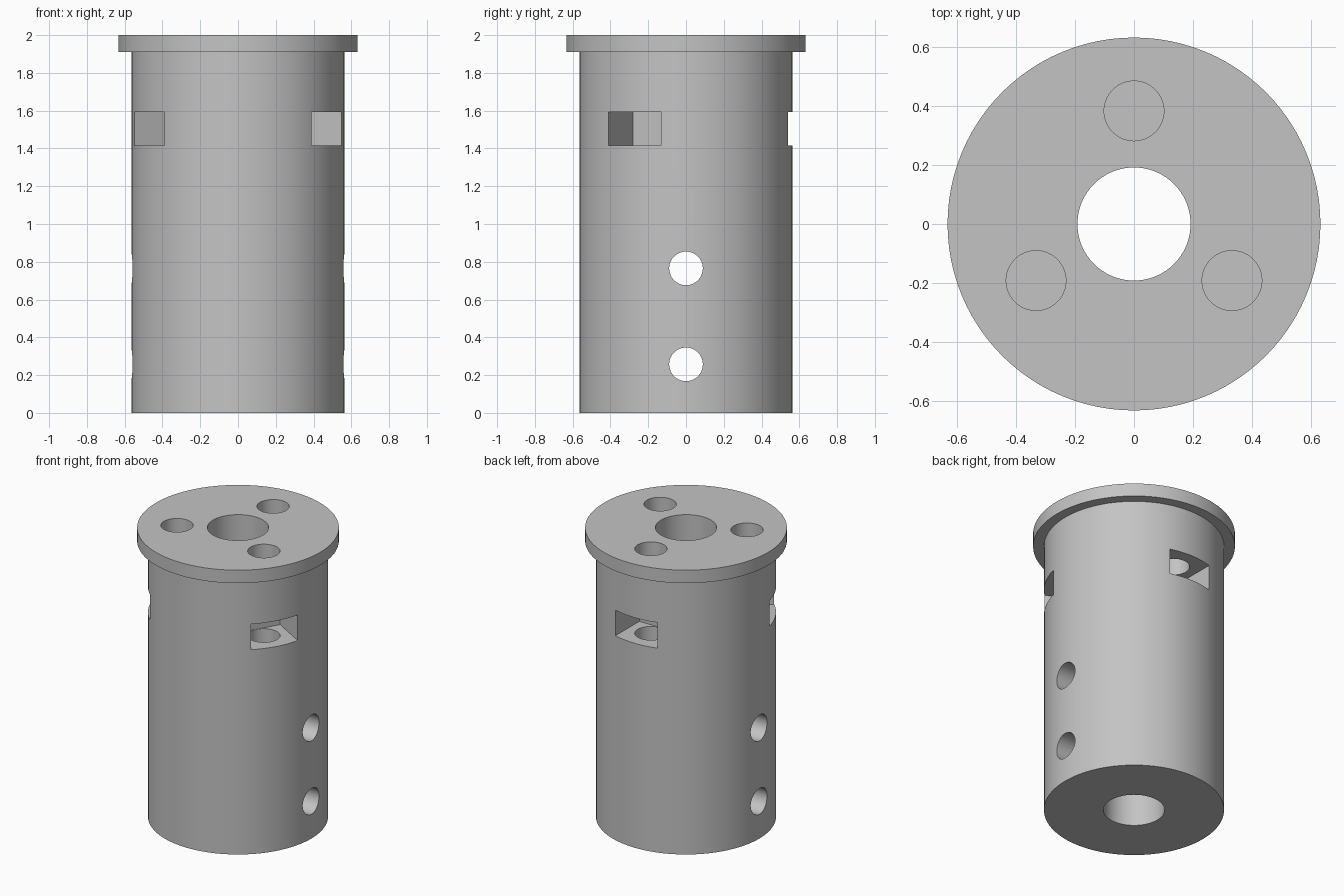
import bpy, bmesh, math
from mathutils import Matrix, Vector

SEGMENTS = 96
BODY_R, FLANGE_R, BORE_R = 0.565, 0.633, 0.192
FLANGE_Z, TOP_Z = 1.91, 2.0
BOLT_R, BOLT_CIRCLE, BOLT_BOTTOM = 0.1015, 0.384, 1.1
POCKET_INNER, POCKET_OUTER, POCKET_W = 0.281, 0.8, 0.322
POCKET_Z0, POCKET_Z1 = 1.415, 1.592
BOLT_ANGLES = [math.radians(a) for a in (90, 210, 330)]

cube = bpy.data.objects.get("Cube")
if cube:
    bpy.data.objects.remove(cube, do_unlink=True)

grey = bpy.data.materials.new("plain grey")
grey.use_nodes = True
colour = (0.55, 0.55, 0.55, 1)
grey.diffuse_color = colour
grey.node_tree.nodes["Principled BSDF"].inputs["Base Color"].default_value = colour


def make_object(name, bm):
    bmesh.ops.recalc_face_normals(bm, faces=bm.faces)
    mesh = bpy.data.meshes.new(name)
    bm.to_mesh(mesh)
    bm.free()
    mesh.materials.append(grey)
    obj = bpy.data.objects.new(name, mesh)
    bpy.context.collection.objects.link(obj)
    return obj


def lathe(name, profile):
    """Spin a closed (radius, height) outline around z."""
    bm = bmesh.new()
    verts = [bm.verts.new((r, 0, z)) for r, z in profile]
    edges = [bm.edges.new((v, verts[i - 1])) for i, v in enumerate(verts)]
    bmesh.ops.spin(bm, geom=verts + edges, cent=(0, 0, 0), axis=(0, 0, 1),
                   angle=math.tau, steps=SEGMENTS, use_merge=True)
    bmesh.ops.remove_doubles(bm, verts=bm.verts, dist=1e-5)
    return make_object(name, bm)


def drill(name, radius, length, matrix):
    bm = bmesh.new()
    bmesh.ops.create_cone(bm, cap_ends=True, segments=64, radius1=radius,
                          radius2=radius, depth=length, matrix=matrix)
    return make_object(name, bm)


def block(name, size, matrix):
    bm = bmesh.new()
    bmesh.ops.create_cube(bm, size=1, matrix=matrix @ Matrix.Diagonal((*size, 1)))
    return make_object(name, bm)


def cut(target, cutter):
    cutter.hide_render = True
    mod = target.modifiers.new("cut", "BOOLEAN")
    mod.operation = "DIFFERENCE"
    mod.solver = "EXACT"
    mod.object = cutter
    bpy.context.view_layer.objects.active = target
    bpy.ops.object.modifier_apply(modifier=mod.name)
    bpy.data.objects.remove(cutter, do_unlink=True)


# Flanged sleeve with a central bore
sleeve = lathe("flanged_sleeve", [
    (BORE_R, 0), (BODY_R, 0), (BODY_R, FLANGE_Z),
    (FLANGE_R, FLANGE_Z), (FLANGE_R, TOP_Z), (BORE_R, TOP_Z)])

# Square nut pockets and the bolt holes that pass through them
for angle in BOLT_ANGLES:
    turn = Matrix.Rotation(angle, 4, "Z")
    middle = Vector(((POCKET_INNER + POCKET_OUTER) / 2, 0, (POCKET_Z0 + POCKET_Z1) / 2))
    size = (POCKET_OUTER - POCKET_INNER, POCKET_W, POCKET_Z1 - POCKET_Z0)
    cut(sleeve, block("pocket_cutter", size, turn @ Matrix.Translation(middle)))

    top = TOP_Z + 0.1
    centre = Vector((BOLT_CIRCLE, 0, (top + BOLT_BOTTOM) / 2))
    cut(sleeve, drill("bolt_cutter", BOLT_R, top - BOLT_BOTTOM,
                      turn @ Matrix.Translation(centre)))

# Cross holes running side to side
for z in (0.257, 0.765):
    cut(sleeve, drill("cross_hole_cutter", 0.089, 2,
                      Matrix.Translation((0, 0, z)) @ Matrix.Rotation(math.pi / 2, 4, "Y")))

# Smooth curved walls, sharp rims
bpy.ops.object.select_all(action="DESELECT")
sleeve.select_set(True)
bpy.context.view_layer.objects.active = sleeve
bpy.ops.object.shade_smooth_by_angle(angle=math.radians(30))
